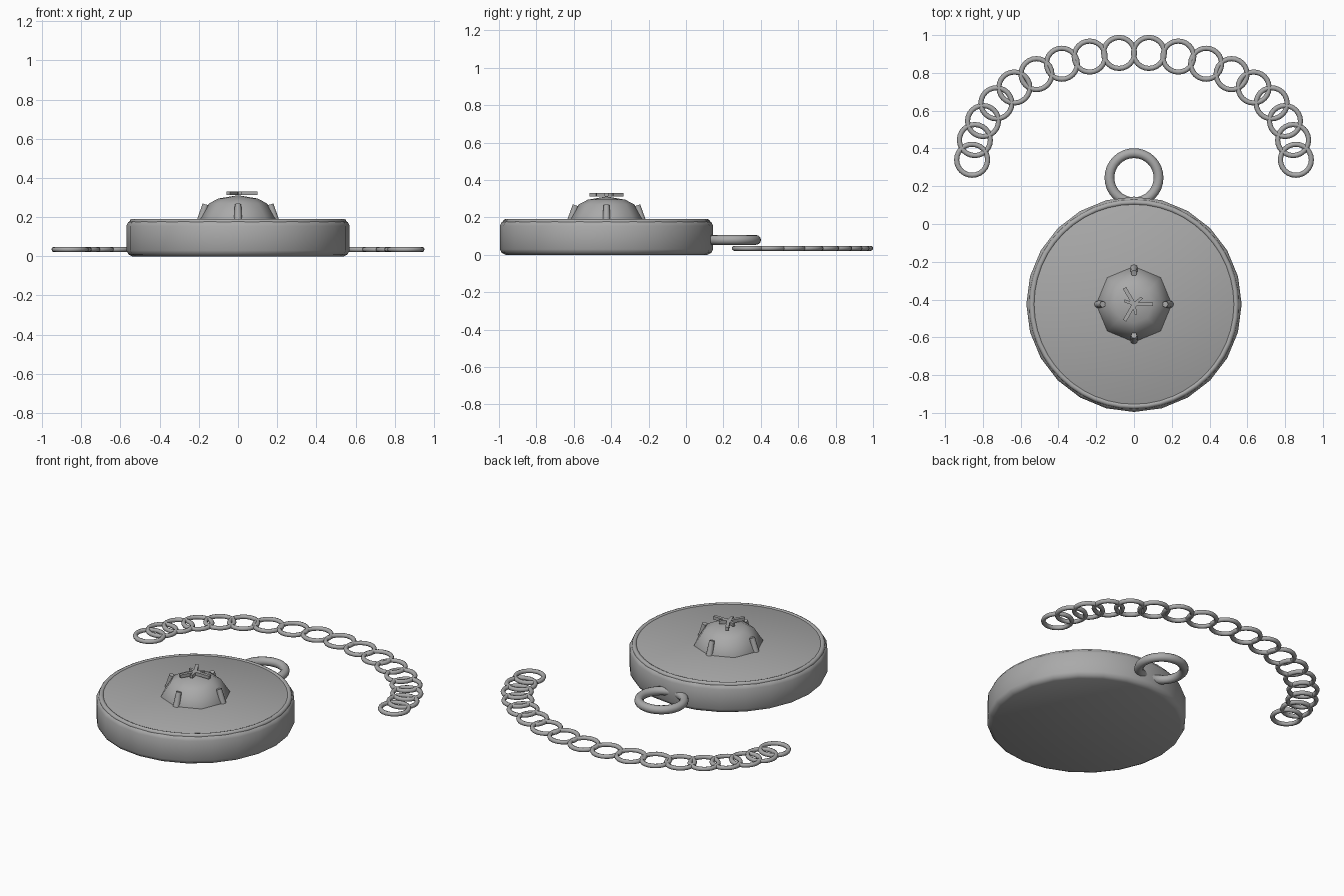
import bpy, math
from mathutils import Vector

cube = bpy.data.objects.get("Cube")
if cube:
    bpy.data.objects.remove(cube, do_unlink=True)

GREY = (0.4, 0.4, 0.4, 1.0)
metal = bpy.data.materials.new("grey metal")
metal.use_nodes = True
metal.diffuse_color = GREY
metal.node_tree.nodes["Principled BSDF"].inputs["Base Color"].default_value = GREY

CY = -0.425  # y of the pendant centre


def finish(name, angle=40):
    ob = bpy.context.object
    ob.name = ob.data.name = name
    ob.data.materials.append(metal)
    bpy.ops.object.shade_smooth_by_angle(angle=math.radians(angle))
    return ob


def ring(name, loc, major, minor, segs=32, sides=10):
    bpy.ops.mesh.primitive_torus_add(location=loc, major_radius=major, minor_radius=minor,
                                     major_segments=segs, minor_segments=sides)
    return finish(name, 60)


def lathe(name, profile, segs):
    """Spin a (radius, z) profile about the pendant axis; radius 0 makes a pole."""
    verts, rows, faces = [], [], []
    for r, z in profile:
        n = segs if r else 1
        rows.append([len(verts) + i for i in range(n)])
        for i in range(n):
            a = math.tau * i / segs
            verts.append((r * math.cos(a), r * math.sin(a), z))
    for low, high in zip(rows, rows[1:]):
        for i in range(segs):
            j = (i + 1) % segs
            quad = [low[i % len(low)], low[j % len(low)], high[j % len(high)], high[i % len(high)]]
            faces.append(list(dict.fromkeys(quad)))
    mesh = bpy.data.meshes.new(name)
    mesh.from_pydata(verts, [], faces)
    ob = bpy.data.objects.new(name, mesh)
    bpy.context.collection.objects.link(ob)
    ob.location = (0, CY, 0)
    bpy.ops.object.select_all(action='DESELECT')
    ob.select_set(True)
    bpy.context.view_layer.objects.active = ob
    return finish(name, 50)


# Pendant body with softened edges, and its raised rim
lathe("pendant_body", [(0, 0), (0.54, 0), (0.56, 0.01), (0.57, 0.03), (0.57, 0.155),
                       (0.56, 0.175), (0.54, 0.185), (0, 0.185)], 24)
ring("pendant_rim", (0, CY, 0.176), 0.54, 0.015, 48, 8)

# Eight-sided domed gem
lathe("gem", [(0, 0.18), (0.2, 0.18), (0.2, 0.19), (0.148, 0.27), (0.1, 0.295), (0, 0.312)], 8)

# Four tapered prongs leaning against the gem
for i in range(4):
    a = i * math.pi / 2
    out = Vector((math.cos(a), math.sin(a), 0))
    base = out * 0.19 + Vector((0, CY, 0.18))
    tip = out * 0.165 + Vector((0, CY, 0.265))
    bpy.ops.mesh.primitive_cone_add(vertices=8, radius1=0.021, radius2=0.016,
                                    depth=(tip - base).length, location=(base + tip) / 2,
                                    rotation=(tip - base).to_track_quat('Z', 'Y').to_euler())
    finish(f"prong_{i + 1}", 50)


def bar(name, angle, start, end, width):
    mid = (start + end) / 2
    bpy.ops.mesh.primitive_cube_add(size=1, rotation=(0, 0, angle), location=(
        mid * math.cos(angle), CY + mid * math.sin(angle), 0.322))
    bpy.context.object.scale = (end - start, width, 0.02)
    finish(name)


# Star on the gem: three long arms with short side arms
for i in range(3):
    a = i * math.tau / 3
    bar(f"star_long_arm_{i + 1}", a, -0.015, 0.1, 0.02)
    bar(f"star_short_arm_{i + 1}", a + math.radians(40), 0, 0.055, 0.015)

# Hanging loop
ring("hanging_loop", (0, 0.245, 0.08), 0.13, 0.026, 32, 12)

# Chain of flat links along a half ellipse
LINKS = 18
for i in range(LINKS):
    t = math.pi * i / (LINKS - 1)
    ring(f"chain_link_{i + 1}", (0.857 * math.cos(t), 0.34 + 0.568 * math.sin(t), 0.035),
         0.082, 0.0135, 24, 8)
